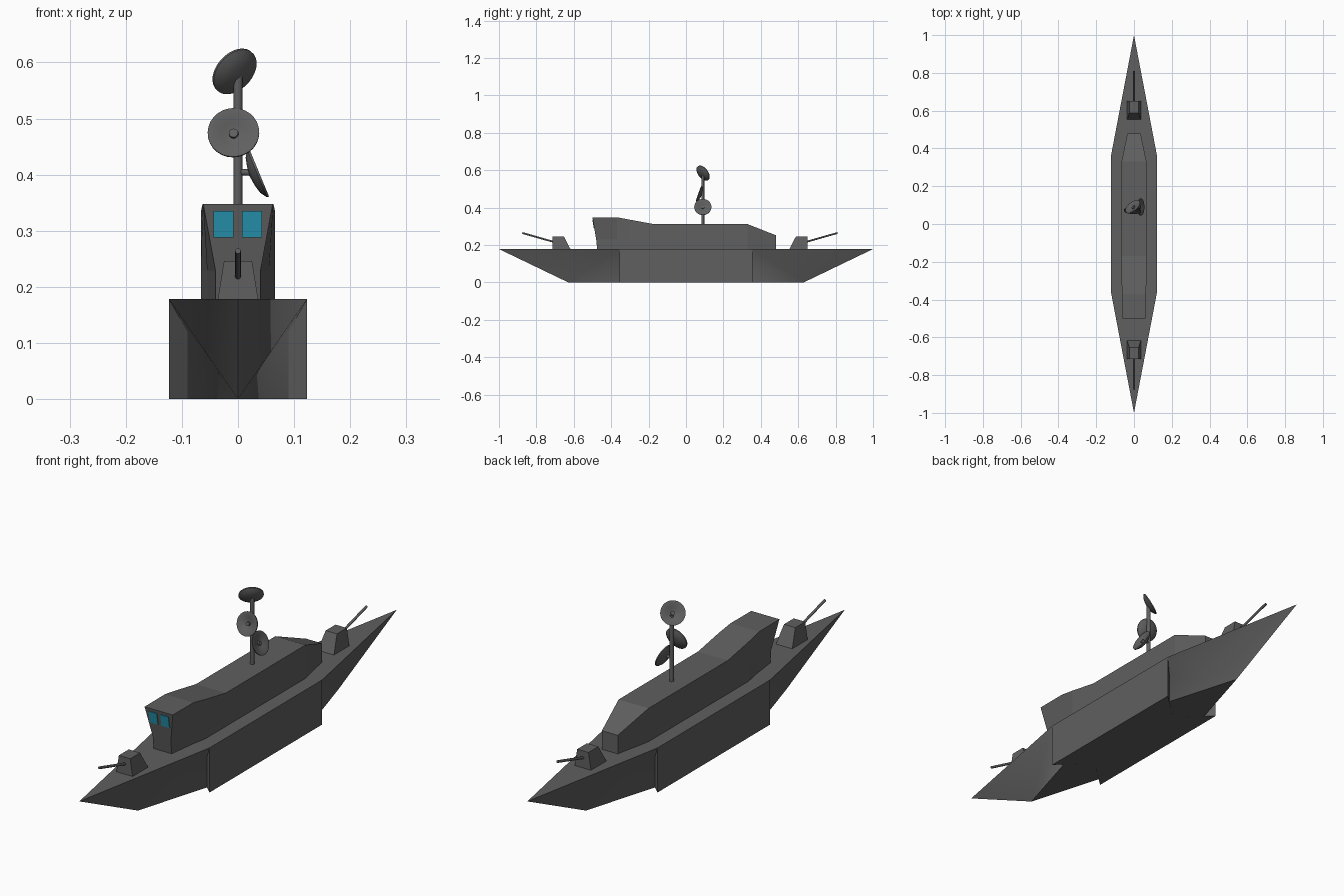
import bpy, bmesh, math
from mathutils import Vector

if "Cube" in bpy.data.objects:
    bpy.data.objects.remove(bpy.data.objects["Cube"])


def material(name, rgb):
    m = bpy.data.materials.new(name)
    m.diffuse_color = (*rgb, 1)
    m.use_nodes = True
    m.node_tree.nodes["Principled BSDF"].inputs["Base Color"].default_value = m.diffuse_color
    return m


GREY = material("naval grey", (0.115, 0.115, 0.115))
TEAL = material("window teal", (0.02, 0.31, 0.45))


def make(name, verts, faces, mat=GREY, smooth=False):
    me = bpy.data.meshes.new(name)
    bm = bmesh.new()
    vs = [bm.verts.new(v) for v in verts]
    for f in faces:
        bm.faces.new([vs[i] for i in f])
    bmesh.ops.remove_doubles(bm, verts=bm.verts, dist=1e-5)
    bmesh.ops.recalc_face_normals(bm, faces=bm.faces)
    for f in bm.faces:
        f.smooth = smooth
    bm.to_mesh(me)
    bm.free()
    me.materials.append(mat)
    ob = bpy.data.objects.new(name, me)
    bpy.context.collection.objects.link(ob)
    return ob


def sharpen(ob, deg):
    bpy.ops.object.select_all(action='DESELECT')
    ob.select_set(True)
    bpy.context.view_layer.objects.active = ob
    bpy.ops.object.shade_smooth_by_angle(angle=math.radians(deg))


def rod(name, a, b, r, n=10):
    a, b = Vector(a), Vector(b)
    q = (b - a).to_track_quat('Z', 'Y')
    ring = [q @ Vector((r * math.cos(t), r * math.sin(t), 0))
            for t in (2 * math.pi * i / n for i in range(n))]
    faces = [(i, (i + 1) % n, n + (i + 1) % n, n + i) for i in range(n)]
    faces += [tuple(range(n)), tuple(range(n, 2 * n))]
    sharpen(make(name, [a + p for p in ring] + [b + p for p in ring], faces), 45)


D = 0.178   # deck height
W = 0.123   # hull half width

# Middle hull: box with a V notch at each end
plan = [(W, -.355), (W, .355), (0, .24), (-W, .355), (-W, -.355), (0, -.24)]
verts = [(x, y, z) for z in (0, D) for x, y in plan]
faces = [(i, (i + 1) % 6, 6 + (i + 1) % 6, 6 + i) for i in range(6)]
for o in (0, 6):
    faces += [(o, o + 1, o + 2, o + 5), (o + 2, o + 3, o + 4, o + 5)]
sharpen(make("middle_hull", verts, faces), 60)

# Bow and stern: pointed flared wedges seated in the notches
for name, s in (("bow", -1), ("stern", 1)):
    verts = [(0, s, D), (0, s * .63, 0), (0, s * .24, D), (0, s * .24, 0)]
    faces = []
    for m in (1, -1):
        k = len(verts)
        verts += [(m * W, s * .355, D), (m * .09, s * .325, .12), (m * .09, s * .325, 0)]
        faces += [(0, k, 1), (k, k + 1, 1), (k + 1, k + 2, 1),
                  (0, k, 2), (1, k + 2, 3), (2, k, k + 1, k + 2, 3)]
    sharpen(make(name, verts, faces), 75)

# Superstructure: loft of (half width, y, z) at low, middle and roof levels
stations = [
    [(.04, -.475, D), (.04, -.48, .228), (.062, -.5, .348)],
    [(.053, -.37, D), (.055, -.37, .228), (.063, -.37, .348)],
    [(.066, -.30, D), (.066, -.30, .228), (.066, -.30, .335)],
    [(.066, -.17, D), (.066, -.17, .228), (.066, -.17, .311)],
    [(.066, .33, D), (.066, .33, .228), (.066, .33, .311)],
    [(.035, .48, D), (.035, .48, .215), (.035, .48, .252)],
]
verts = []
for st in stations:
    verts += [(w, y, z) for w, y, z in st] + [(-w, y, z) for w, y, z in reversed(st)]
faces = [tuple(range(6)), tuple(range(len(verts) - 6, len(verts)))]
for k in range(len(stations) - 1):
    for i in range(6):
        j = (i + 1) % 6
        faces.append((6 * k + i, 6 * k + j, 6 * k + 6 + j, 6 * k + 6 + i))
make("superstructure", verts, faces)

# Bridge windows: thin plates on the sloped front wall
for side, x0, x1 in (("left", -.044, -.008), ("right", .007, .043)):
    verts = []
    for off in (.003, -.003):
        for x, z in ((x0, .288), (x1, .288), (x1, .335), (x0, .335)):
            verts.append((x, -.48 - (z - .228) / 6 - off, z))
    faces = [(0, 1, 2, 3), (4, 5, 6, 7)]
    faces += [(i, (i + 1) % 4, 4 + (i + 1) % 4, 4 + i) for i in range(4)]
    make("window_" + side, verts, faces, TEAL)

# Gun turrets and barrels
for name, s, y in (("front", -1, -.715), ("rear", 1, .65)):
    inner, top = y - s * .097, y - s * .062
    verts = [(-.036, y, D), (.036, y, D), (.036, inner, D), (-.036, inner, D),
             (-.025, y, .246), (.025, y, .246), (.025, top, .246), (-.025, top, .246)]
    faces = [(0, 1, 2, 3), (4, 5, 6, 7)]
    faces += [(i, (i + 1) % 4, 4 + (i + 1) % 4, 4 + i) for i in range(4)]
    make(name + "_turret", verts, faces)
    rod(name + "_barrel", (0, y - s * .02, .213), (0, y + s * .16, .264), .005)

# Mast with dish arms
MY = .09
rod("mast", (0, MY, .30), (0, MY, .575), .008, 12)
rod("middle_dish_arm", (0, MY, .47), (-.006, .075, .474), .006)
rod("lower_dish_arm", (0, MY, .405), (.03, MY, .403), .006)


# Dishes: lathed bowl with rim and centre feed
def dish(name, centre, normal, n=28):
    prof = [(.001, -.014), (.018, -.012), (.034, -.008), (.046, 0), (.046, .004),
            (.037, .004), (.022, -.003), (.008, -.006), (.008, .001), (.001, .001)]
    q = Vector(normal).to_track_quat('Z', 'Y')
    verts = [Vector(centre) + q @ Vector((r * math.cos(t), r * math.sin(t), h))
             for r, h in prof for t in (2 * math.pi * i / n for i in range(n))]
    faces = [(k * n + i, k * n + (i + 1) % n, (k + 1) * n + (i + 1) % n, (k + 1) * n + i)
             for k in range(len(prof) - 1) for i in range(n)]
    faces += [tuple(range(n)), tuple(range(len(verts) - n, len(verts)))]
    sharpen(make(name, verts, faces), 35)


dish("upper_dish", (-.005, MY, .583), (-.55, .66, .5))
dish("middle_dish", (-.008, .072, .474), (-.05, -.93, .33))
dish("lower_dish", (.034, MY, .402), (.92, 0, .38))
